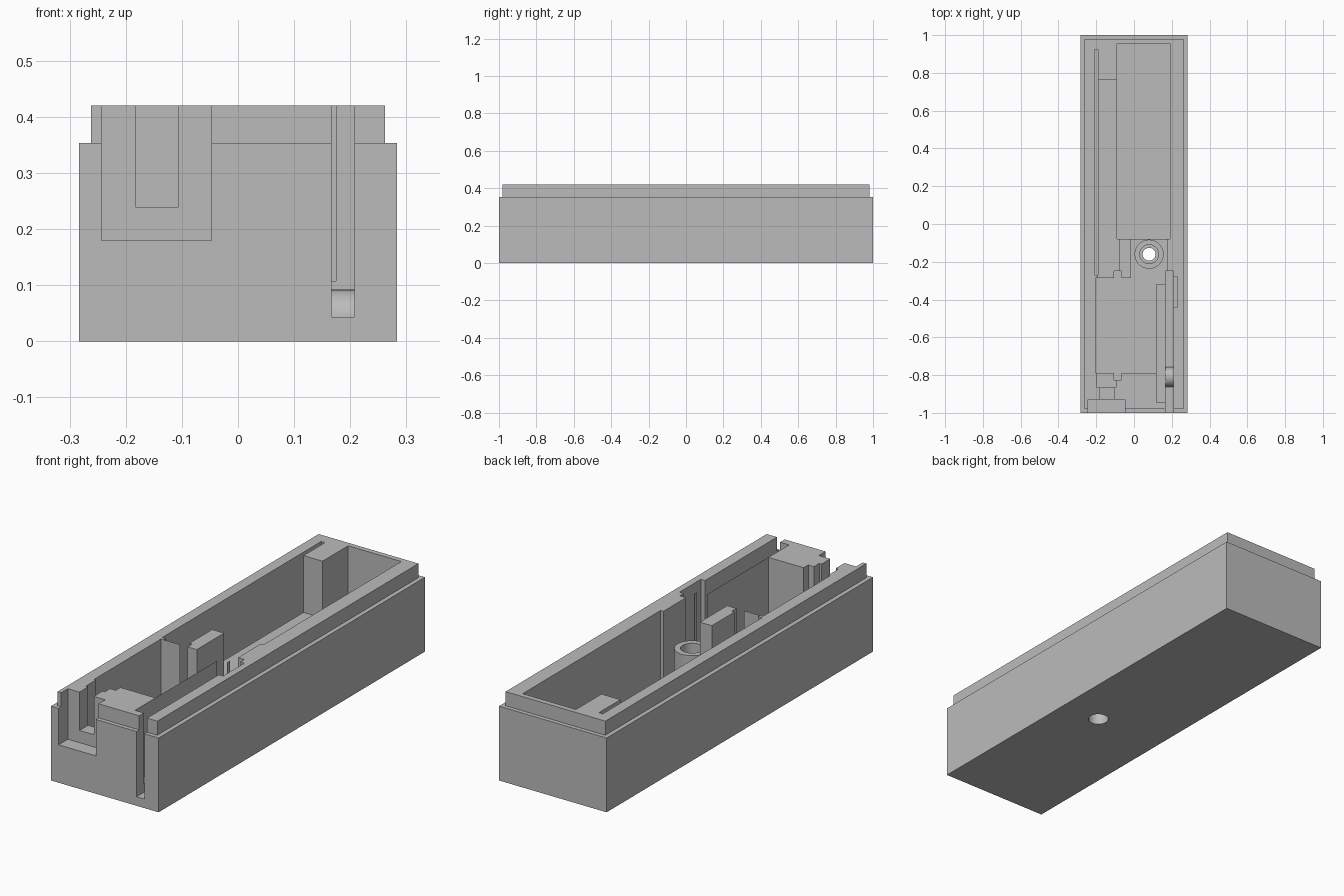
import bpy, math

if "Cube" in bpy.data.objects:
    bpy.data.objects.remove(bpy.data.objects["Cube"])

grey = bpy.data.materials.new("plain_grey")
grey.diffuse_color = (0.5, 0.5, 0.5, 1)
grey.use_nodes = True
grey.node_tree.nodes["Principled BSDF"].inputs["Base Color"].default_value = grey.diffuse_color
TOP = 0.42


def box(name, x0, x1, y0, y1, z0, z1):
    bpy.ops.mesh.primitive_cube_add(
        size=1, location=((x0 + x1) / 2, (y0 + y1) / 2, (z0 + z1) / 2))
    ob = bpy.context.object
    ob.name = name
    ob.scale = (x1 - x0, y1 - y0, z1 - z0)
    bpy.ops.object.transform_apply(location=True, rotation=True, scale=True)
    ob.data.materials.append(grey)
    return ob


def cylinder(name, r, loc, depth, rot=(0, 0, 0)):
    bpy.ops.mesh.primitive_cylinder_add(
        vertices=48, radius=r, depth=depth, location=loc, rotation=rot)
    ob = bpy.context.object
    ob.name = name
    bpy.ops.object.transform_apply(location=True, rotation=True, scale=True)
    ob.data.materials.append(grey)
    return ob


def boolean(target, tool, operation):
    bpy.context.view_layer.objects.active = target
    mod = target.modifiers.new("cut", 'BOOLEAN')
    mod.operation = operation
    mod.solver = 'EXACT'
    mod.object = tool
    bpy.ops.object.modifier_apply(modifier=mod.name)
    bpy.data.objects.remove(tool, do_unlink=True)


# Outer shell with a stepped lip
body = box("case_body", -0.283, 0.283, -1, 1, 0, 0.353)
boolean(body, box("lip", -0.262, 0.262, -0.98, 0.98, 0.2, TOP), 'UNION')

# Pockets open at the top: x0, x1, y0, y1, floor height
pockets = [
    (-0.19, 0.0, -0.285, 0.763, 0.15),       # left ledge
    (-0.09, 0.19, -0.08, 0.955, 0.08),       # long main pocket
    (-0.017, 0.175, -0.30, -0.05, 0.107),    # space around the boss
    (-0.017, 0.165, -0.33, -0.20, 0.107),
    (-0.205, 0.12, -0.79, -0.285, 0.107),    # front pocket
    (-0.105, -0.065, -0.825, -0.25, 0.107),  # locating notches
    (-0.21, -0.19, -0.27, 0.925, 0.11),      # thin board slot
    (0.12, 0.17, -0.945, -0.32, 0.08),       # side slot
    (0.167, 0.208, -1.05, -0.25, 0.043),     # slot open to the front
    (0.20, 0.23, -0.44, -0.28, 0.09),        # side recess
    (-0.243, -0.047, -1.05, -0.93, 0.18),    # front port recess
    (-0.182, -0.107, -0.95, -0.85, 0.238),   # port opening
    (-0.195, -0.095, -0.865, -0.78, 0.20),   # space behind the port
]
for x0, x1, y0, y1, floor in pockets:
    boolean(body, box("cutter", x0, x1, y0, y1, floor, 0.6), 'DIFFERENCE')

# Screw boss with stepped through hole
BX, BY = 0.08, -0.16
boolean(body, cylinder("boss", 0.077, (BX, BY, 0.165), 0.15), 'UNION')
for r, z0, z1 in ((0.034, -0.1, 0.5), (0.05, 0.16, 0.5), (0.046, -0.1, 0.06)):
    boolean(body, cylinder("cutter", r, (BX, BY, (z0 + z1) / 2), z1 - z0),
            'DIFFERENCE')

# Upright post with a notched corner
post = box("support_post", -0.08, -0.017, -0.25, -0.08, 0.1, TOP)
boolean(post, box("post_front", -0.065, -0.017, -0.285, -0.2, 0.1, TOP), 'UNION')

# Rounded detent across the open slot
detent = cylinder("slot_detent", 0.052, (0.1875, -0.81, 0.04), 0.041,
                  (0, math.pi / 2, 0))

for ob in (body, post, detent):
    bpy.ops.object.select_all(action='DESELECT')
    ob.select_set(True)
    bpy.context.view_layer.objects.active = ob
    bpy.ops.object.shade_smooth_by_angle(angle=math.radians(30))
# Keep the detent inside the floor
for v in detent.data.vertices:
    v.co.z = max(v.co.z, 0.02)
